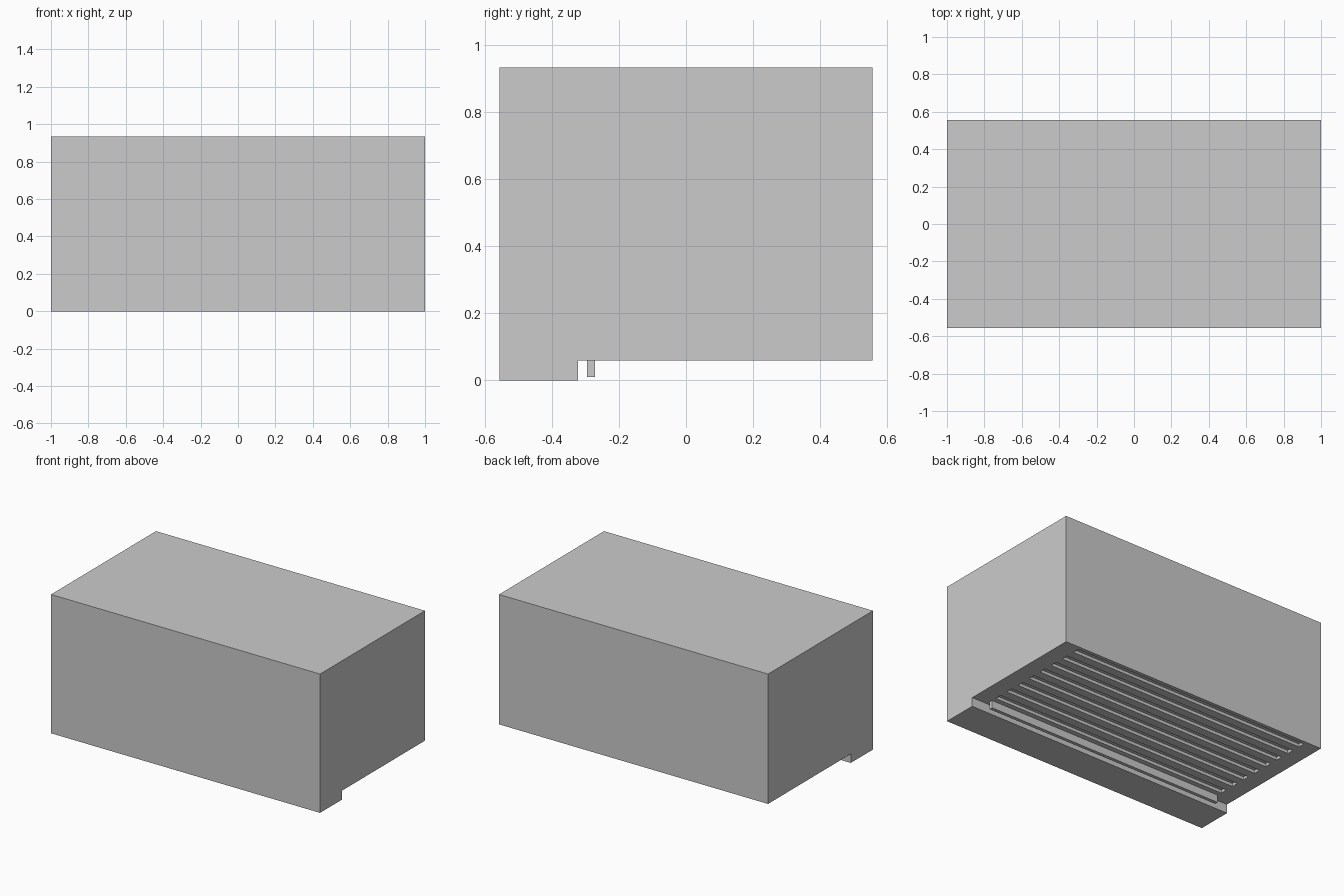
import bpy
import bmesh
from mathutils import Matrix, Vector

if "Cube" in bpy.data.objects:
    bpy.data.objects.remove(bpy.data.objects["Cube"])

HX, HY, TOP, FLOOR = 1.0, 0.557, 0.933, 0.06
LIP_Y = -0.322
SLOT_X = 0.885


def add_object(name, bm):
    bmesh.ops.recalc_face_normals(bm, faces=bm.faces)
    mesh = bpy.data.meshes.new(name)
    bm.to_mesh(mesh)
    bm.free()
    obj = bpy.data.objects.new(name, mesh)
    bpy.context.collection.objects.link(obj)
    return obj


def add_box(bm, lo, hi):
    lo, hi = Vector(lo), Vector(hi)
    size = hi - lo
    m = Matrix.Translation((lo + hi) / 2) @ Matrix.Diagonal((*size, 1))
    bmesh.ops.create_cube(bm, size=1, matrix=m)


# Hood body: side profile with a front lip, extruded along x
profile = [(-HY, 0), (LIP_Y, 0), (LIP_Y, FLOOR), (HY, FLOOR), (HY, TOP), (-HY, TOP)]
bm = bmesh.new()
face = bm.faces.new([bm.verts.new((-HX, y, z)) for y, z in profile])
ext = bmesh.ops.extrude_face_region(bm, geom=[face])
bmesh.ops.translate(bm, vec=(2 * HX, 0, 0),
                    verts=[v for v in ext["geom"] if isinstance(v, bmesh.types.BMVert)])
body = add_object("hood_body", bm)

# Shallow vent slots cut into the underside
bm = bmesh.new()
for i in range(8):
    y = -0.215 + i * 0.1036
    add_box(bm, (-SLOT_X, y - 0.023, FLOOR - 0.03), (SLOT_X, y + 0.023, FLOOR + 0.02))
cutter = add_object("slot_cutter", bm)
cutter.hide_render = True

mod = body.modifiers.new("vent_slots", "BOOLEAN")
mod.operation = "DIFFERENCE"
mod.solver = "EXACT"
mod.object = cutter
bpy.context.view_layer.objects.active = body
body.select_set(True)
bpy.ops.object.modifier_apply(modifier=mod.name)
bpy.data.objects.remove(cutter)

# Hanging bar behind the lip
bm = bmesh.new()
add_box(bm, (-SLOT_X, -0.295, 0.01), (SLOT_X, -0.272, FLOOR))
add_object("light_bar", bm)
